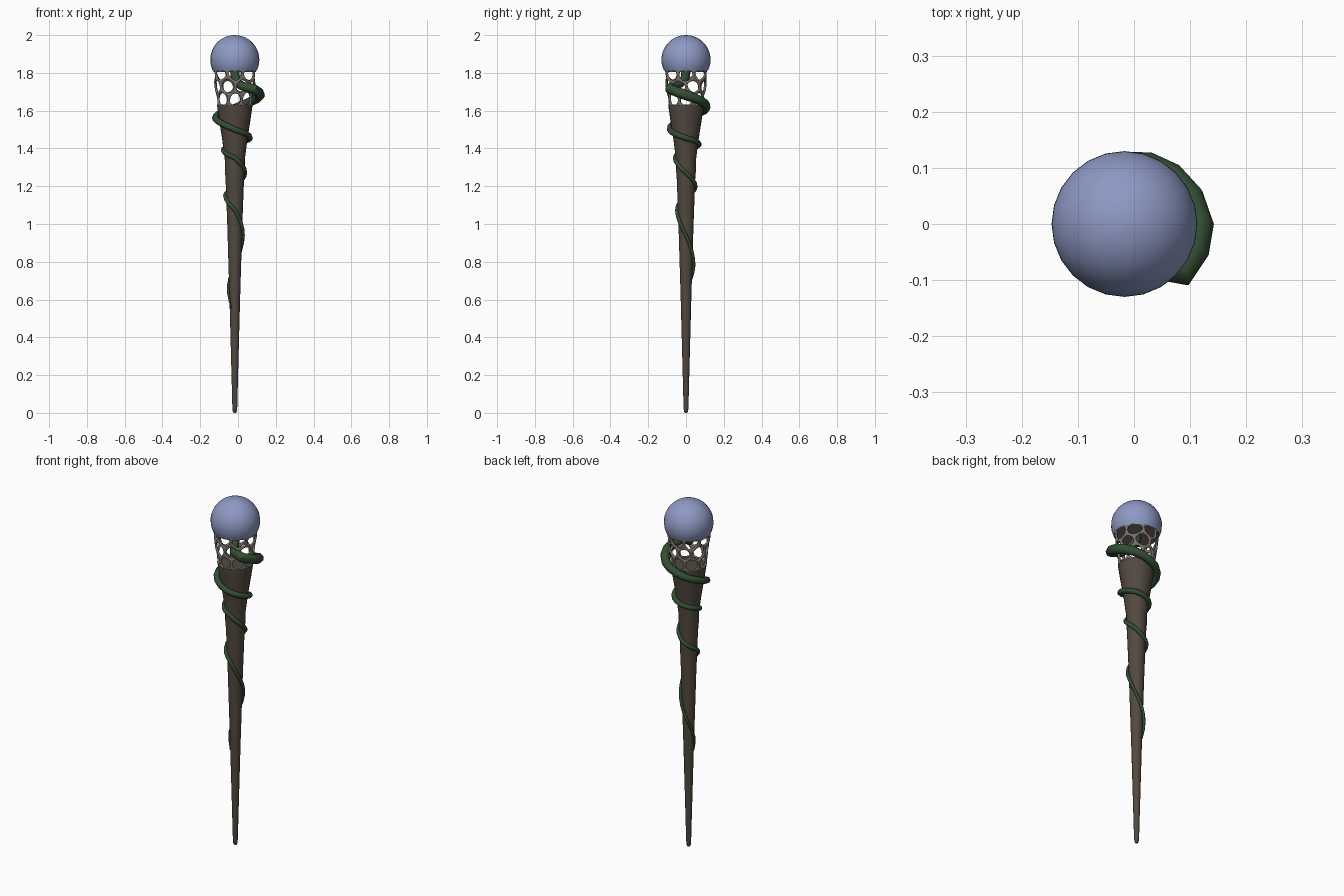
import bpy, bmesh, math, random
from mathutils import Vector

if "Cube" in bpy.data.objects:
    bpy.data.objects.remove(bpy.data.objects["Cube"])

random.seed(4)
CX = -0.017  # axis of the staff
CUT = 1.812  # height where the orb meets the cage


def material(name, rgb):
    m = bpy.data.materials.new(name)
    m.diffuse_color = (*rgb, 1)
    m.use_nodes = True
    m.node_tree.nodes["Principled BSDF"].inputs["Base Color"].default_value = m.diffuse_color
    return m


WOOD = material("dark wood", (0.085, 0.067, 0.052))
LATTICE = material("pale wood", (0.19, 0.165, 0.145))
VINE = material("vine green", (0.033, 0.075, 0.033))
ORB = material("orb blue", (0.27, 0.32, 0.55))


def add_mesh(name, bm, mat, angle=40):
    bmesh.ops.recalc_face_normals(bm, faces=bm.faces)
    me = bpy.data.meshes.new(name)
    bm.to_mesh(me)
    bm.free()
    me.materials.append(mat)
    ob = bpy.data.objects.new(name, me)
    bpy.context.collection.objects.link(ob)
    ob.location.x = CX
    finish(ob, angle)
    return ob


def finish(ob, angle):
    bpy.ops.object.select_all(action='DESELECT')
    ob.select_set(True)
    bpy.context.view_layer.objects.active = ob
    bpy.ops.object.shade_smooth_by_angle(angle=math.radians(angle))


def lathe(name, profile, mat, sides=24):
    """Closed solid of revolution from (radius, z) pairs."""
    bm = bmesh.new()
    rings = [[bm.verts.new((r * math.cos(2 * math.pi * i / sides),
                            r * math.sin(2 * math.pi * i / sides), z))
              for i in range(sides)] for r, z in profile]
    for a, b in zip(rings, rings[1:]):
        for i in range(sides):
            j = (i + 1) % sides
            bm.faces.new((a[i], a[j], b[j], b[i]))
    bm.faces.new(rings[0][::-1])
    bm.faces.new(rings[-1])
    return add_mesh(name, bm, mat)


# tapered shaft with a slight knot below the flared head
lathe("shaft", [(0.006, 0), (0.011, 0.008), (0.013, 0.03), (0.02, 0.3), (0.028, 0.6),
                (0.04, 1.0), (0.049, 1.24), (0.053, 1.29), (0.053, 1.34), (0.067, 1.45),
                (0.083, 1.55), (0.093, 1.62), (0.093, 1.63)], WOOD)

# orb: sphere with its underside cut away at the cage
R, CZ = 0.13, 1.87
low = math.asin((CUT - CZ) / R)
orb = []
for k in range(15):
    t = low + (math.pi / 2 - 0.02 - low) * k / 14
    orb.append((R * math.cos(t), CZ + R * math.sin(t)))
lathe("orb", orb, ORB)

# thin plate under the orb
lathe("cage_cap", [(0.112, CUT - 0.006), (0.112, CUT + 0.002)], LATTICE)

# lattice cage: rows of honeycomb cells turned into rounded struts
N = 8
bm = bmesh.new()
levels = [(1.813, 1.813), (1.75, 1.775), (1.71, 1.685), (1.63, 1.63)]  # even, odd heights
rows = []
for k, pair in enumerate(levels):
    ring = []
    for i in range(2 * N):
        inner = k in (1, 2)
        a = math.pi * (i + (random.uniform(-0.22, 0.22) if inner else 0)) / N
        z = pair[i % 2] + (random.uniform(-0.008, 0.008) if inner else 0)
        r = 0.09 + 0.022 * (z - 1.63) / 0.18
        ring.append(bm.verts.new((r * math.cos(a), r * math.sin(a), z)))
    rows.append(ring)
for k in range(3):
    up, dn = rows[k], rows[k + 1]
    start = 1 if k != 1 else 0
    for c in range(N):
        ids = [(start + 2 * c + d) % (2 * N) for d in range(3)]
        bm.faces.new([dn[i] for i in ids] + [up[i] for i in reversed(ids)])
cage = add_mesh("lattice_cage", bm, LATTICE, 180)
wire = cage.modifiers.new("struts", 'WIREFRAME')
wire.thickness = 0.019
wire.use_even_offset = False
wire.use_boundary = True
sub = cage.modifiers.new("rounding", 'SUBSURF')
sub.levels = sub.render_levels = 1

# vine: stem under the orb, out through the cage, then spiralling down
# keys: angle, height, distance from axis, tube radius
keys = [(-40, 1.715, 0.133, 0.027), (0, 1.682, 0.133, 0.027), (90, 1.615, 0.108, 0.021),
        (180, 1.56, 0.103, 0.018), (270, 1.50, 0.086, 0.016), (360, 1.455, 0.081, 0.015),
        (450, 1.42, 0.069, 0.0135), (540, 1.39, 0.061, 0.013), (630, 1.35, 0.058, 0.0125),
        (720, 1.27, 0.054, 0.012), (810, 1.195, 0.05, 0.011), (900, 1.15, 0.051, 0.011),
        (990, 1.075, 0.048, 0.01), (1080, 0.94, 0.044, 0.009), (1170, 0.78, 0.042, 0.008),
        (1260, 0.64, 0.035, 0.007), (1310, 0.55, 0.026, 0.004)]
path = [((0, 0, 1.812), 0.026), ((0.002, -0.004, 1.775), 0.025),
        ((0.016, -0.03, 1.745), 0.024), ((0.045, -0.075, 1.728), 0.025)]
for p, q in zip(keys, keys[1:]):
    steps = max(1, round((q[0] - p[0]) / 22.5))
    for s in range(steps):
        a, z, r, w = [u + (v - u) * s / steps for u, v in zip(p, q)]
        a = math.radians(a)
        path.append(((r * math.cos(a), r * math.sin(a), z), w))
a, z, r, w = keys[-1]
path.append(((r * math.cos(math.radians(a)), r * math.sin(math.radians(a)), z), w))

cu = bpy.data.curves.new("vine", 'CURVE')
cu.dimensions = '3D'
cu.bevel_depth = 1.0
cu.bevel_resolution = 2
cu.use_fill_caps = True
sp = cu.splines.new('POLY')
sp.points.add(len(path) - 1)
for pt, (co, w) in zip(sp.points, path):
    pt.co = (*co, 1)
    pt.radius = w
cu.materials.append(VINE)
vine = bpy.data.objects.new("vine", cu)
bpy.context.collection.objects.link(vine)
vine.location.x = CX
bpy.ops.object.select_all(action='DESELECT')
vine.select_set(True)
bpy.context.view_layer.objects.active = vine
bpy.ops.object.convert(target='MESH')
finish(bpy.context.view_layer.objects.active, 50)
